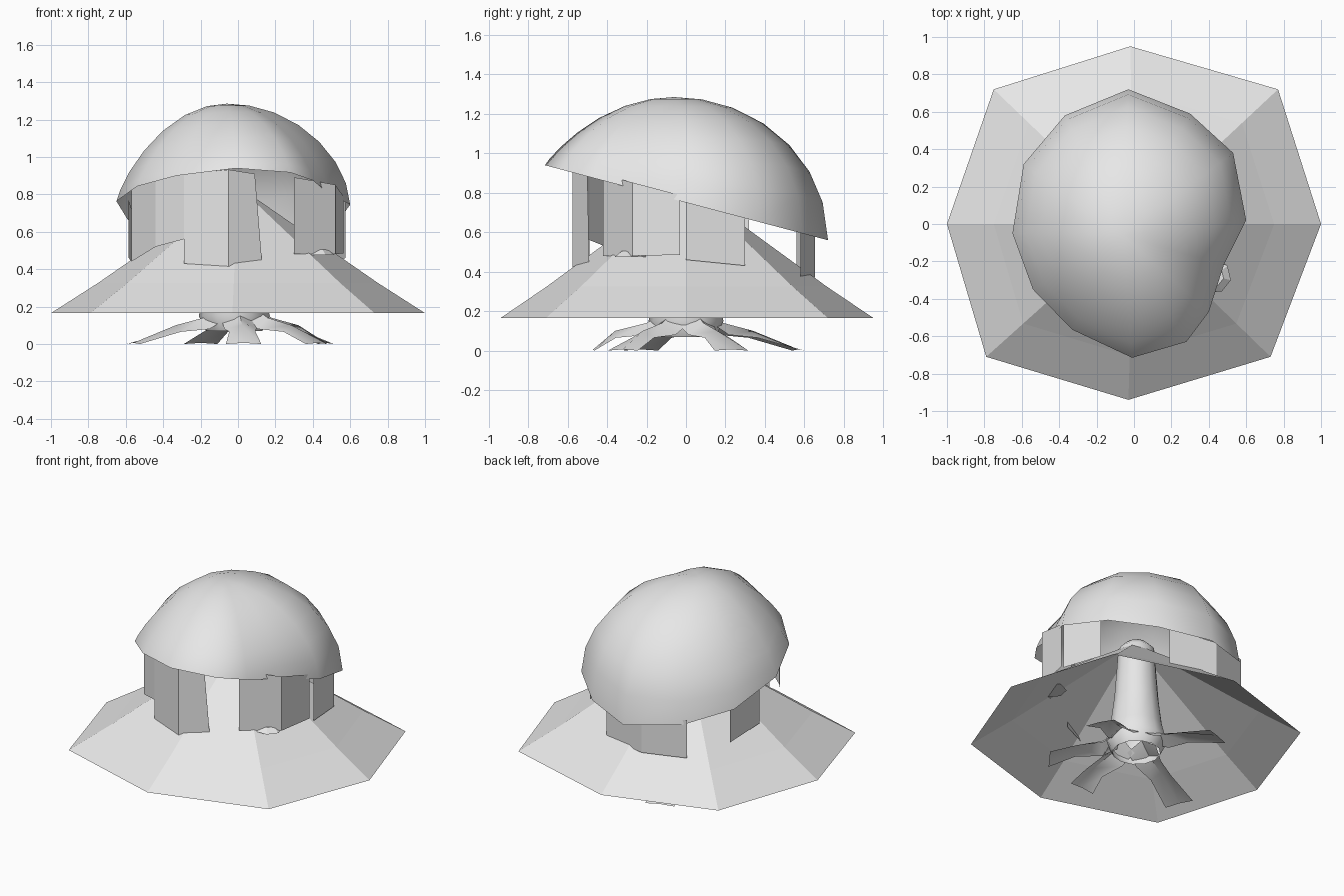
import bpy, bmesh, math
from mathutils import Vector
from mathutils.bvhtree import BVHTree

cube = bpy.data.objects.get("Cube")
if cube:
    bpy.data.objects.remove(cube)

grey = bpy.data.materials.new("plain grey")
grey.use_nodes = True
grey.diffuse_color = (0.8, 0.8, 0.8, 1)
grey.node_tree.nodes["Principled BSDF"].inputs["Base Color"].default_value = (0.8, 0.8, 0.8, 1)


def make_object(name, bm, smooth=None):
    mesh = bpy.data.meshes.new(name)
    bmesh.ops.recalc_face_normals(bm, faces=bm.faces)
    bm.to_mesh(mesh)
    bm.free()
    mesh.materials.append(grey)
    obj = bpy.data.objects.new(name, mesh)
    bpy.context.collection.objects.link(obj)
    if smooth:
        bpy.ops.object.select_all(action="DESELECT")
        obj.select_set(True)
        bpy.context.view_layer.objects.active = obj
        bpy.ops.object.shade_smooth_by_angle(angle=math.radians(smooth))
    return obj


def loft(rings, closed=True, cap=None):
    """Join rows of points with quads, optionally ending in one cap point."""
    bm = bmesh.new()
    rows = [[bm.verts.new(p) for p in ring] for ring in rings]
    count = len(rows[0])
    pairs = [(i, (i + 1) % count) for i in range(count if closed else count - 1)]
    for low, high in zip(rows, rows[1:]):
        for i, j in pairs:
            bm.faces.new((low[i], low[j], high[j], high[i]))
    if cap:
        tip = bm.verts.new(cap)
        for i, j in pairs:
            bm.faces.new((rows[-1][i], rows[-1][j], tip))
    return bm


# Wide eight-sided skirt
corners = [(1, 0), (.77, .72), (-.02, .95), (-.75, .72),
           (-1, 0), (-.79, -.71), (-.03, -.94), (.73, -.71)]
skirt_rings = [[(x * s, y * s, z) for x, y in corners]
               for s, z in ((1, .165), (.75, .325), (.1, .775))]
make_object("skirt", loft(skirt_rings))

# Trunk with a rounded top
trunk_rings = []
for r, z in ((.15, .07), (.19, .15), (.165, .25), (.14, .45), (.125, .65), (.115, .8), (.07, .845)):
    trunk_rings.append([(r * math.cos(a * math.tau / 12) - .02, r * math.sin(a * math.tau / 12), z)
                        for a in range(12)])
make_object("trunk", loft(trunk_rings, cap=(-.02, 0, .855)), 50)

# Arched roots spreading to flat tips
for n, (tx, ty) in enumerate([(.42, -.32), (.03, -.47), (-.56, -.23), (-.2, .57), (.47, .23)]):
    tip = Vector((tx, ty, 0))
    out = tip.normalized()
    side = Vector((-out.y, out.x, 0))
    sections = []
    for reach, z, half, drop in ((.1, .2, .1, .06), (.2, .14, .085, .06),
                                 (.36, .1, .07, .035), (tip.length, .006, .095, .006)):
        mid = out * reach + Vector((0, 0, z))
        edge = Vector((0, 0, -drop))
        sections.append([mid - side * half + edge, mid, mid + side * half + edge])
    make_object(f"root_{n + 1}", loft(sections, closed=False), 50)


# Tilted dome with a pinched front right side
def rim_height(y):
    return .75 - .265 * y


outline = [(.6, .02), (.53, .38), (.3, .59), (-.03, .72), (-.37, .58), (-.59, .32), (-.65, -.05),
           (-.54, -.35), (-.33, -.565), (-.01, -.715), (.28, -.63), (.4, -.47), (.48, -.22)]
cx, cy, top = -.06, -.06, 1.285
dome_rings = []
for s in (1, .965, .88, .75, .58, .38, .18):
    ring = []
    for x, y in outline:
        out = Vector((x - cx, y - cy)).normalized()
        power = .7 - .2 * out.y - .1 * out.x
        low = rim_height(y)
        ring.append((cx + (x - cx) * s, cy + (y - cy) * s,
                     low + (top - low) * (1 - s * s) ** power))
    dome_rings.append(ring)
dome_mesh = loft(dome_rings, cap=(cx, cy, top))
dome_tree = BVHTree.FromBMesh(dome_mesh)
make_object("dome", dome_mesh, 60)

# Square patches resting on the dome
patches = [(-.11, .65), (.45, .39), (.48, .09), (.26, -.5),
           (-.07, -.39), (-.54, -.18), (-.38, .08), (-.07, .45)]
for n, (x, y) in enumerate(patches):
    spot, normal, _, _ = dome_tree.ray_cast(Vector((x, y, 3)), Vector((0, 0, -1)))
    if spot is None:
        continue
    if normal.z < 0:
        normal = -normal
    across = normal.cross(Vector((0, 0, 1))).normalized()
    up = normal.cross(across)
    turn = .35 * (-1) ** n
    u = across * math.cos(turn) + up * math.sin(turn)
    v = normal.cross(u)
    centre = spot + normal * .006
    rows = [[centre + (u * i + v * j) * .06 for i in (-1, 1)] for j in (-1, 1)]
    make_object(f"patch_{n + 1}", loft(rows, closed=False))

# Thin wall panels hanging from the rim: points are x, y, bottom height
panels = {
    "front_panel": [(-.29, -.49, .43), (-.05, -.575, .415), (.13, -.49, .415)],
    "front_left_panel": [(-.44, -.39, .52), (-.29, -.49, .56)],
    "left_front_panel": [(-.57, -.2, .44), (-.44, -.39, .52)],
    "left_back_panel": [(-.585, .04, .46), (-.56, .32, .43)],
    "right_front_panel": [(.3, -.42, .48), (.52, -.27, .48), (.565, -.03, .485)],
    "right_back_panel": [(.575, 0, .46), (.52, .3, .43)],
    "back_panel": [(.2, .58, .37), (-.12, .655, .37), (-.4, .56, .37)],
}
for name, points in panels.items():
    bottom = points
    upper = [(x, y, rim_height(y) + .03) for x, y, z in points]
    if name == "front_panel":
        upper[-1] = (.09, -.5, upper[-1][2])
    make_object(name, loft([bottom, upper], closed=False))

# Small flat step outside the wall
bm = bmesh.new()
bmesh.ops.create_cone(bm, cap_ends=True, segments=7, radius1=.09, radius2=.05, depth=.03)
bmesh.ops.translate(bm, verts=bm.verts, vec=(.43, -.28, .49))
make_object("step", bm)
